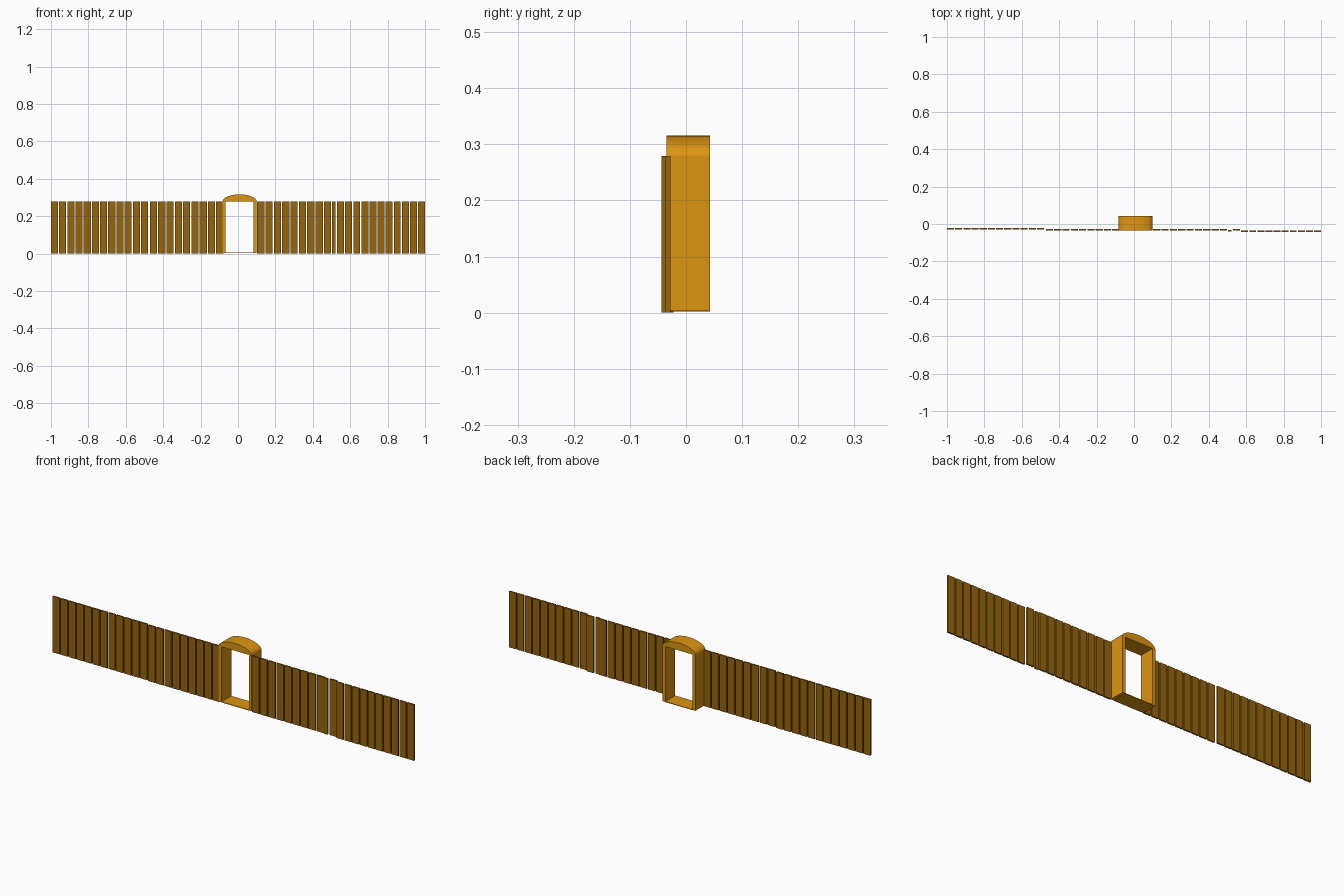
import bpy, bmesh, math

if "Cube" in bpy.data.objects:
    bpy.data.objects.remove(bpy.data.objects["Cube"])

def material(name, rgb):
    m = bpy.data.materials.new(name)
    m.diffuse_color = (*rgb, 1)
    m.use_nodes = True
    m.node_tree.nodes["Principled BSDF"].inputs["Base Color"].default_value = m.diffuse_color
    return m

PLANK = material("dark_wood", (0.30, 0.13, 0.004))
FRAME = material("light_wood", (0.72, 0.30, 0.006))

def finish(name, bm, mat):
    bmesh.ops.recalc_face_normals(bm, faces=bm.faces)
    me = bpy.data.meshes.new(name)
    bm.to_mesh(me)
    bm.free()
    me.materials.append(mat)
    ob = bpy.data.objects.new(name, me)
    bpy.context.collection.objects.link(ob)
    return ob

def add_box(bm, lo, hi):
    vs = bmesh.ops.create_cube(bm, size=1)["verts"]
    for v in vs:
        v.co = [(a + b) / 2 + c * (b - a) for a, b, c in zip(lo, hi, v.co)]

# Fence panels: rows of upright planks (name, x start, x end, count, front y)
T, H, GAP = 0.008, 0.279, 0.006
panels = [
    ("fence_outer_left", -1.0, -0.481, 12, -0.030),
    ("fence_inner_left", -0.471, -0.078, 9, -0.034),
    ("fence_inner_right", 0.102, 0.498, 9, -0.036),
    ("fence_filler_plank", 0.502, 0.520, 1, -0.040),
    ("fence_outer_right_start", 0.530, 0.567, 1, -0.036),
    ("fence_outer_right", 0.573, 1.0, 10, -0.044),
]
for name, x0, x1, n, y in panels:
    bm = bmesh.new()
    pitch = (x1 - x0 + GAP) / n
    for i in range(n):
        x = x0 + i * pitch
        add_box(bm, (x, y, 0), (x + pitch - GAP, y + T, H))
    finish(name, bm, PLANK)

# Gate frame: two side walls and a thin sill
GX0, GX1, GY0, GY1 = -0.082, 0.099, -0.035, 0.043
W = 0.015
for name, lo, hi in [
    ("gate_left_wall", (GX0, GY0, 0.003), (GX0 + W, GY1, H)),
    ("gate_right_wall", (GX1 - W, GY0, 0.003), (GX1, GY1, H)),
    ("gate_sill", (GX0 + W, GY0, 0.002), (GX1 - W, GY1, 0.005)),
]:
    bm = bmesh.new()
    add_box(bm, lo, hi)
    finish(name, bm, FRAME)

# Arched lintel: half-ellipse profile pushed from front to back
bm = bmesh.new()
cx, rx, N = (GX0 + GX1) / 2, (GX1 - GX0) / 2, 24
ring = [bm.verts.new((cx + rx * math.cos(math.pi * i / N), GY0,
                      H + 0.037 * math.sin(math.pi * i / N))) for i in range(N + 1)]
face = bm.faces.new(ring)
ext = bmesh.ops.extrude_face_region(bm, geom=[face])["geom"]
bmesh.ops.translate(bm, vec=(0, GY1 - GY0, 0),
                    verts=[v for v in ext if isinstance(v, bmesh.types.BMVert)])
arch = finish("gate_arch", bm, FRAME)
bpy.context.view_layer.objects.active = arch
arch.select_set(True)
bpy.ops.object.shade_smooth_by_angle(angle=math.radians(30))
